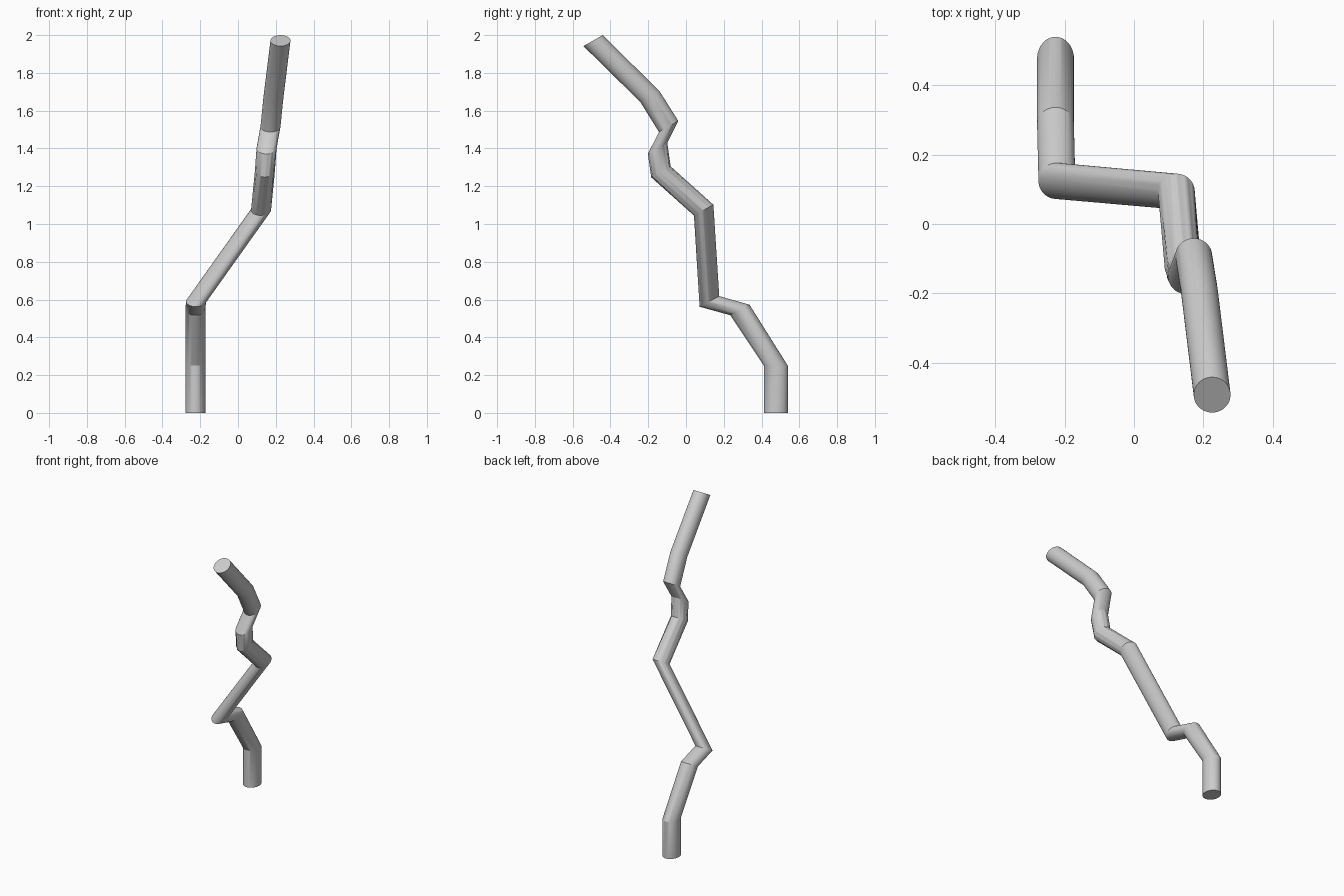
import bpy, bmesh
from math import sin, cos, tau

if "Cube" in bpy.data.objects:
    bpy.data.objects.remove(bpy.data.objects["Cube"])

SIDES = 48
HALF_X = 0.053

# Stations up the bent pipe: x centre, (y, z) of front rim, (y, z) of back rim, flute depth
stations = [
    (-0.226, (0.413, 0.000), (0.539, 0.000), 0),
    (-0.226, (0.413, 0.250), (0.539, 0.250), 0),
    (-0.226, (0.235, 0.517), (0.336, 0.573), 0),
    (-0.222, (0.072, 0.562), (0.176, 0.618), 0),
    (0.122, (0.042, 1.045), (0.145, 1.102), 0),
    (0.142, (-0.184, 1.247), (-0.081, 1.305), 0.09),
    (0.151, (-0.202, 1.371), (-0.099, 1.428), 0),
    (0.172, (-0.143, 1.487), (-0.041, 1.546), 0),
    (0.188, (-0.242, 1.646), (-0.140, 1.703), 0),
    (0.225, (-0.543, 1.942), (-0.441, 2.000), 0),
]

# Loft elliptical rings into one closed tube
bm = bmesh.new()
rings = []
for x, (y0, z0), (y1, z1), depth in stations:
    ring = []
    for i in range(SIDES):
        a = tau * i / SIDES
        r = 1 - depth * (1 - cos(12 * a)) / 2
        c, s = r * cos(a), r * sin(a)
        ring.append(bm.verts.new((x + HALF_X * c,
                                  (y0 + y1) / 2 + (y1 - y0) / 2 * s,
                                  (z0 + z1) / 2 + (z1 - z0) / 2 * s)))
    rings.append(ring)
for lo, hi in zip(rings, rings[1:]):
    for i in range(SIDES):
        j = (i + 1) % SIDES
        bm.faces.new((lo[i], lo[j], hi[j], hi[i]))
bm.faces.new(rings[0][::-1])
bm.faces.new(rings[-1])
bmesh.ops.recalc_face_normals(bm, faces=bm.faces)

mesh = bpy.data.meshes.new("bent_pipe")
bm.to_mesh(mesh)
bm.free()
pipe = bpy.data.objects.new("bent_pipe", mesh)
bpy.context.collection.objects.link(pipe)

# Smooth sides, crisp bends and ends
bpy.context.view_layer.objects.active = pipe
pipe.select_set(True)
bpy.ops.object.shade_smooth_by_angle(angle=0.5)
